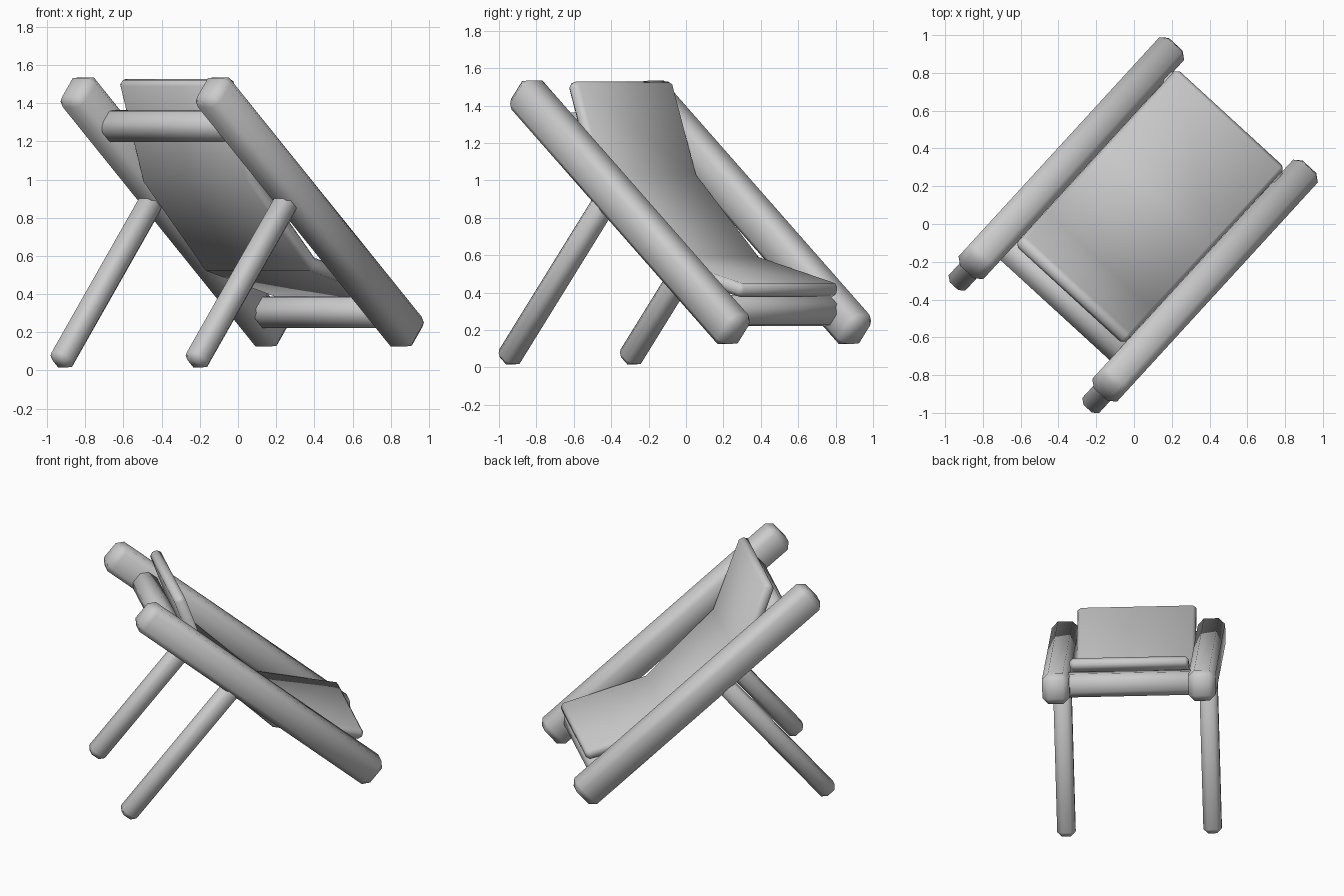
import bpy, bmesh, math
from mathutils import Matrix

if "Cube" in bpy.data.objects:
    bpy.data.objects.remove(bpy.data.objects["Cube"])

TURN = Matrix.Rotation(math.radians(47.5), 4, 'Z')   # whole chair is turned on the ground
SLOPE = math.radians(40)                             # rails drop along local +x


def finish(name, bm, bevel):
    bmesh.ops.recalc_face_normals(bm, faces=bm.faces)
    bm.transform(TURN)
    mesh = bpy.data.meshes.new(name)
    bm.to_mesh(mesh)
    bm.free()
    ob = bpy.data.objects.new(name, mesh)
    bpy.context.collection.objects.link(ob)
    mod = ob.modifiers.new("bevel", 'BEVEL')
    mod.width = bevel
    mod.segments = 1
    mod.limit_method = 'ANGLE'
    mod.angle_limit = math.radians(40)
    bpy.ops.object.select_all(action='DESELECT')
    bpy.context.view_layer.objects.active = ob
    ob.select_set(True)
    bpy.ops.object.modifier_apply(modifier="bevel")
    bpy.ops.object.shade_smooth_by_angle(angle=math.radians(50))
    return ob


def beam(name, center, size, bevel):
    """Bevelled box whose local x follows the slope of the rails."""
    bm = bmesh.new()
    bmesh.ops.create_cube(bm, size=1)
    bm.transform(Matrix.Translation(center) @ Matrix.Rotation(SLOPE, 4, 'Y')
                 @ Matrix.Diagonal((*size, 1)))
    return finish(name, bm, bevel)


# side rails and rear legs (legs stand square to the rails)
LEG = 1.16
foot = (-0.86, 0.035)
leg_c = (foot[0] + math.sin(SLOPE) * LEG / 2, foot[1] + math.cos(SLOPE) * LEG / 2)
for side, s in (("left", 1), ("right", -1)):
    beam(side + "_rail", (0.033, 0.48 * s, 0.83), (2.03, 0.178, 0.205), 0.04)
    beam(side + "_leg", (leg_c[0], 0.48 * s, leg_c[1]), (0.12, 0.12, LEG), 0.03)

# crossbars between the rails
beam("upper_crossbar", (-0.535, 0, 1.28), (0.155, 0.88, 0.155), 0.04)
beam("lower_crossbar", (0.65, 0, 0.305), (0.155, 0.88, 0.155), 0.04)

# padded sling: top line of the profile, thickened downwards
top = [(-0.445, 1.535), (-0.265, 1.03), (0.19, 0.59), (0.765, 0.445)]
THICK = 0.075
angles = [math.atan2(b[1] - a[1], b[0] - a[0]) for a, b in zip(top, top[1:])]
under = []
for i, (u, z) in enumerate(top):
    a0, a1 = angles[max(i - 1, 0)], angles[min(i, len(angles) - 1)]
    a, d = (a0 + a1) / 2, THICK / math.cos((a1 - a0) / 2)
    under.append((u + math.sin(a) * d, z - math.cos(a) * d))
bm = bmesh.new()
rings = [[[bm.verts.new((u, y, z)) for y in (-0.39, 0.39)] for u, z in line]
         for line in (top, under)]
t, b = rings
for i in range(len(top) - 1):
    bm.faces.new((t[i][0], t[i][1], t[i + 1][1], t[i + 1][0]))
    bm.faces.new((b[i][0], b[i + 1][0], b[i + 1][1], b[i][1]))
    for k in (0, 1):
        bm.faces.new((t[i][k], t[i + 1][k], b[i + 1][k], b[i][k]))
for i in (0, -1):
    bm.faces.new((t[i][0], t[i][1], b[i][1], b[i][0]))
finish("sling_seat", bm, 0.022)
